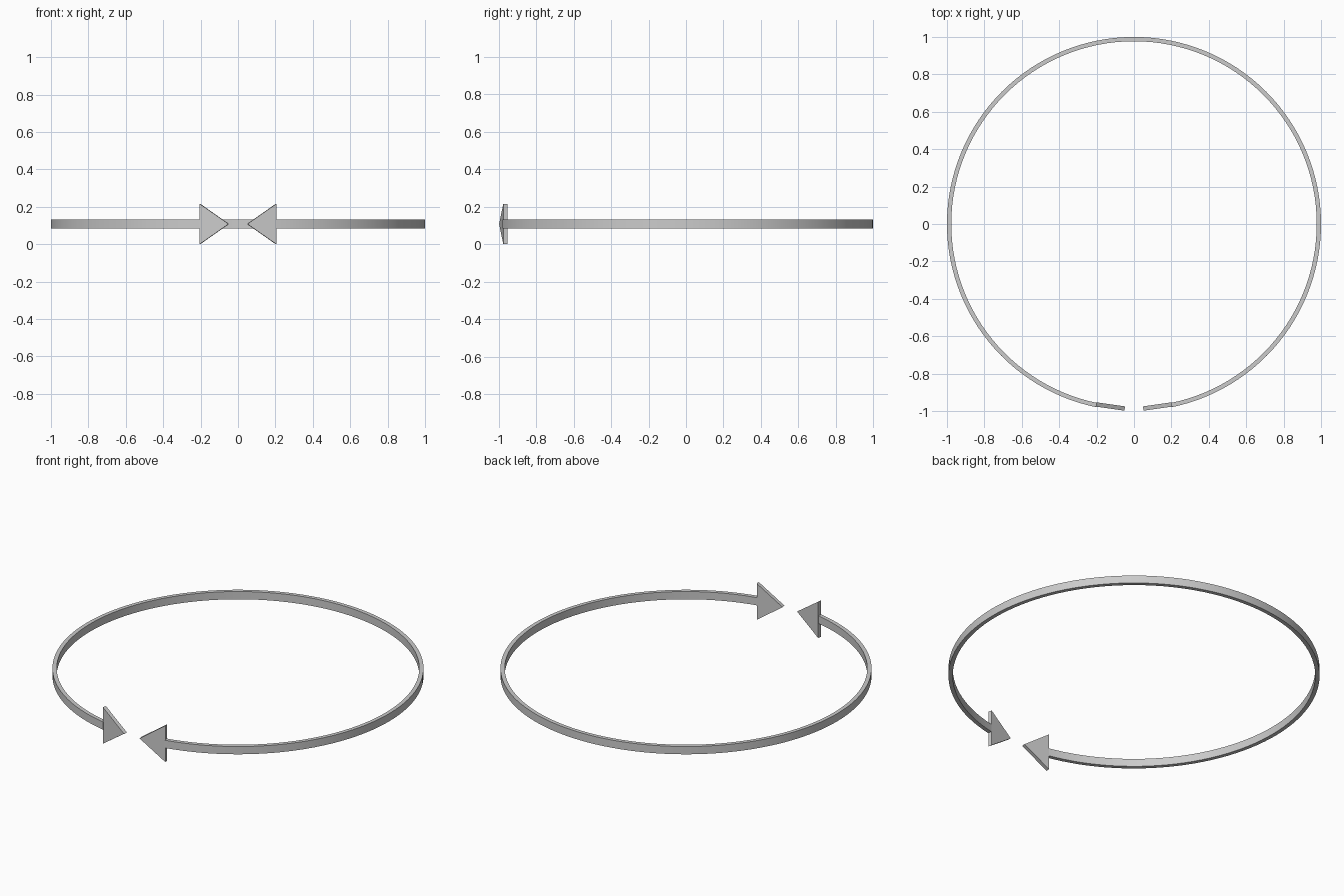
import bpy, bmesh, math
from mathutils import Vector

if "Cube" in bpy.data.objects:
    bpy.data.objects.remove(bpy.data.objects["Cube"])

ZC = 0.108      # centre height of the band
T = 0.023       # radial thickness
START = 0.202   # half angle of the opening at the front
SEGS = 120


def make_object(name, bm):
    bmesh.ops.recalc_face_normals(bm, faces=bm.faces)
    mesh = bpy.data.meshes.new(name)
    bm.to_mesh(mesh)
    bm.free()
    obj = bpy.data.objects.new(name, mesh)
    bpy.context.collection.objects.link(obj)
    bpy.context.view_layer.objects.active = obj
    obj.select_set(True)
    bpy.ops.object.shade_smooth_by_angle(angle=math.radians(30))
    obj.select_set(False)
    return obj


# Open ring: rectangular section swept around, leaving a gap at the front
bm = bmesh.new()
profile = [(1 - T, ZC - 0.023), (1, ZC - 0.023), (1, ZC + 0.023), (1 - T, ZC + 0.023)]
rings = []
for i in range(SEGS + 1):
    a = START + (2 * math.pi - 2 * START) * i / SEGS
    rings.append([bm.verts.new((r * math.sin(a), -r * math.cos(a), z)) for r, z in profile])
for r0, r1 in zip(rings, rings[1:]):
    for k in range(4):
        n = (k + 1) % 4
        bm.faces.new((r0[k], r0[n], r1[n], r1[k]))
bm.faces.new(rings[0])
bm.faces.new(rings[-1])
make_object("ring_band", bm)

# Arrowheads: upright triangular plate, mirrored across the opening
bm = bmesh.new()
outline = [(0.205, -0.976, 0), (0.205, -0.976, 2 * ZC), (0.051, -0.998, ZC)]
face = bm.faces.new([bm.verts.new(p) for p in outline])
out = bmesh.ops.extrude_face_region(bm, geom=[face])
inward = Vector((-0.14, 0.99, 0)) * T
bmesh.ops.translate(bm, vec=inward, verts=[v for v in out["geom"] if isinstance(v, bmesh.types.BMVert)])
heads = make_object("arrowheads", bm)
heads.modifiers.new("mirror", "MIRROR").use_axis = (True, False, False)
